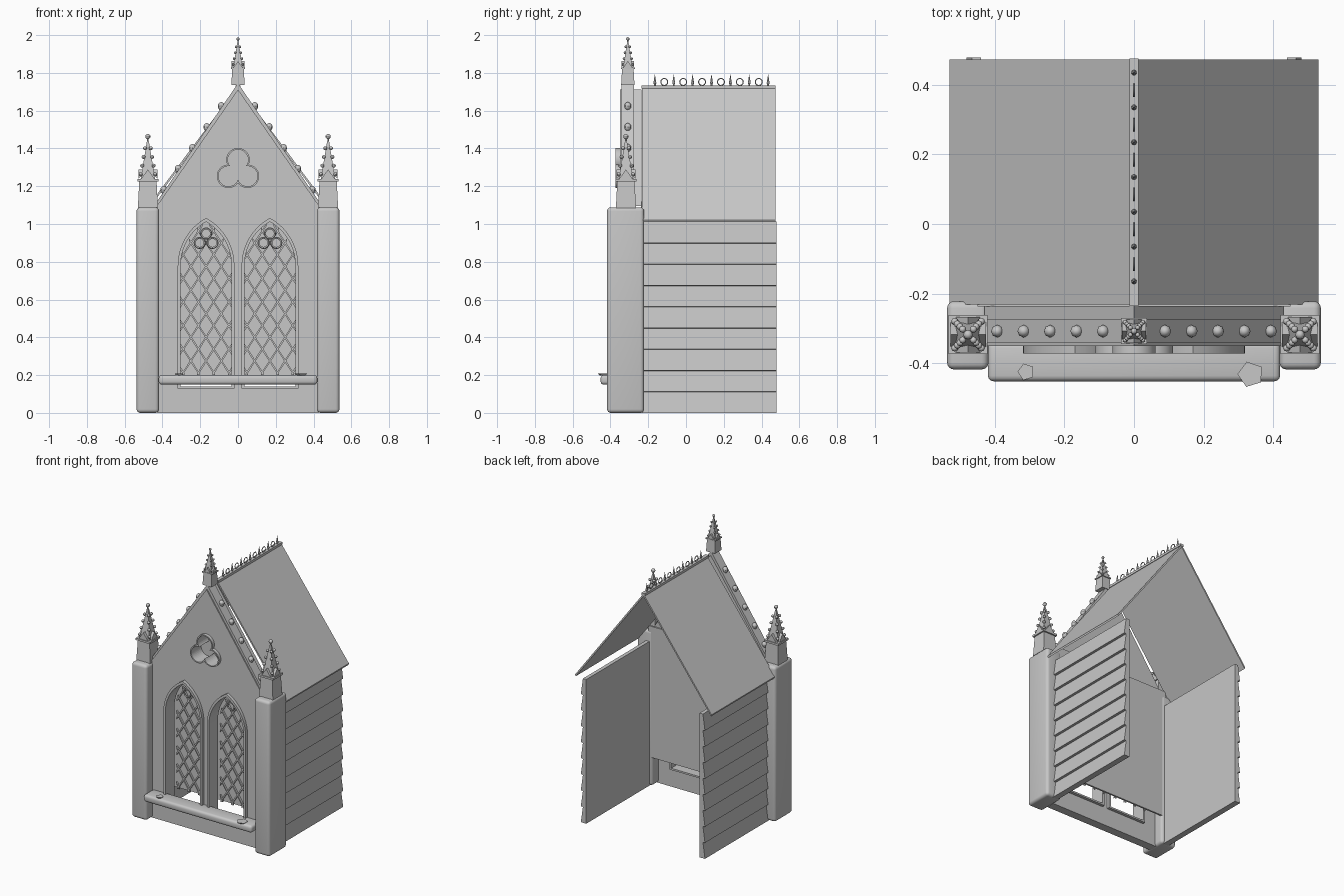
import bpy, bmesh, math
from mathutils import Vector, Matrix

if "Cube" in bpy.data.objects:
    bpy.data.objects.remove(bpy.data.objects["Cube"])

stone = bpy.data.materials.new("stone_grey")
stone.diffuse_color = (0.57, 0.57, 0.57, 1)
stone.use_nodes = True
stone.node_tree.nodes["Principled BSDF"].inputs["Base Color"].default_value = stone.diffuse_color


def finish(name, bm, smooth=False):
    bmesh.ops.recalc_face_normals(bm, faces=bm.faces[:])
    me = bpy.data.meshes.new(name)
    bm.to_mesh(me)
    bm.free()
    me.materials.append(stone)
    ob = bpy.data.objects.new(name, me)
    bpy.context.collection.objects.link(ob)
    if smooth:
        bpy.ops.object.select_all(action='DESELECT')
        ob.select_set(True)
        bpy.context.view_layer.objects.active = ob
        bpy.ops.object.shade_smooth_by_angle(angle=math.radians(40))
    return ob


def add_box(bm, x0, x1, y0, y1, z0, z1):
    m = Matrix.Translation(((x0 + x1) / 2, (y0 + y1) / 2, (z0 + z1) / 2))
    m = m @ Matrix.Diagonal((x1 - x0, y1 - y0, z1 - z0, 1))
    return bmesh.ops.create_cube(bm, size=1, matrix=m)["verts"]


def box(name, *b, bevel=0, seg=3):
    bm = bmesh.new()
    add_box(bm, *b)
    if bevel:
        bmesh.ops.bevel(bm, geom=bm.edges[:], offset=bevel, segments=seg,
                        profile=0.5, affect='EDGES')
    return finish(name, bm, bool(bevel))


def add_prism(bm, pts, y0, y1):
    # x-z outline extruded along y
    a = [bm.verts.new((x, y0, z)) for x, z in pts]
    b = [bm.verts.new((x, y1, z)) for x, z in pts]
    bm.faces.new(a)
    bm.faces.new(b[::-1])
    for i in range(len(a)):
        j = (i + 1) % len(a)
        bm.faces.new((a[i], b[i], b[j], a[j]))


def prism(name, pts, y0, y1):
    bm = bmesh.new()
    add_prism(bm, pts, y0, y1)
    return finish(name, bm)


def frame(name, outer, inner, y0, y1):
    bm = bmesh.new()
    loops = [[bm.verts.new((x, y, z)) for x, z in p]
             for p, y in ((outer, y0), (outer, y1), (inner, y1), (inner, y0))]
    n = len(outer)
    for k in range(4):
        p, q = loops[k], loops[(k + 1) % 4]
        for i in range(n):
            j = (i + 1) % n
            bm.faces.new((p[i], p[j], q[j], q[i]))
    return finish(name, bm, True)


def cut(ob, pts, y0, y1):
    c = prism("cutter", pts, y0, y1)
    c.hide_render = True
    c.hide_set(True)
    mod = ob.modifiers.new("cut", 'BOOLEAN')
    mod.object = c
    mod.solver = 'EXACT'
    bpy.context.view_layer.update()
    me = bpy.data.meshes.new_from_object(
        ob.evaluated_get(bpy.context.evaluated_depsgraph_get()))
    ob.modifiers.clear()
    ob.data = me
    bpy.data.objects.remove(c)


def arch(cx, w, z0, zs, za, n=10):
    h = za - zs
    r = (w * w + h * h) / (2 * w)
    top = math.asin(h / r)
    right = [(w - r + r * math.cos(top * i / n), zs + r * math.sin(top * i / n))
             for i in range(n + 1)]
    right[-1] = (0, za)
    pts = [(w, z0)] + right + [(-x, z) for x, z in right[-2::-1]] + [(-w, z0)]
    return [(cx + x, z) for x, z in pts]


def trefoil(r, d=0.058, cz=1.282, n=72):
    pts = []
    for i in range(n):
        t = 2 * math.pi * i / n
        best = 0
        for k in range(3):
            c = d * math.cos(t - math.pi / 2 - k * 2 * math.pi / 3)
            s = r * r - d * d + c * c
            if s >= 0:
                best = max(best, c + math.sqrt(s))
        pts.append((best * math.cos(t), cz + best * math.sin(t)))
    return pts


def add_ball(bm, p, r, stretch=1):
    m = Matrix.Translation(p) @ Matrix.Diagonal((1, 1, stretch, 1))
    bmesh.ops.create_uvsphere(bm, u_segments=8, v_segments=6, radius=r, matrix=m)


def add_cone(bm, p, r0, r1, h, seg, turn=0):
    m = Matrix.Translation(Vector(p) + Vector((0, 0, h / 2))) @ Matrix.Rotation(turn, 4, 'Z')
    bmesh.ops.create_cone(bm, cap_ends=True, segments=seg, radius1=r0, radius2=r1,
                          depth=h, matrix=m)


def add_ring(bm, c, axis, r, t, n=16, k=5):
    # torus around the x or y axis
    rows = []
    for i in range(n):
        a = 2 * math.pi * i / n
        row = []
        for j in range(k):
            b = 2 * math.pi * j / k
            q, s = r + t * math.cos(b), t * math.sin(b)
            v = (q * math.cos(a), s) if axis == 'y' else (s, q * math.cos(a))
            row.append(bm.verts.new(Vector(c) + Vector((v[0], v[1], q * math.sin(a)))))
        rows.append(row)
    for i in range(n):
        for j in range(k):
            p, q = rows[i], rows[(i + 1) % n]
            bm.faces.new((p[j], q[j], q[(j + 1) % k], p[(j + 1) % k]))


# Front wall with window openings, thicker gable above with a trefoil recess
wall = prism("front_wall", [(-.43, 0), (.43, 0), (.43, 1.1), (-.43, 1.1)], -.35, -.29)
gable = prism("gable", [(-.43, 1.095), (.43, 1.095), (0, 1.712)], -.35, -.235)
cut(gable, trefoil(.054), -.45, -.26)
frame("trefoil_frame", trefoil(.062), trefoil(.0535), -.372, -.34)
box("window_backing", -.45, .45, -.237, -.225, .2, 1.12)

for side in (-1, 1):
    cx = side * .169
    inner = arch(cx, .135, .14, .78, 1.012)
    cut(wall, inner, -.45, -.2)
    frame("window_frame", arch(cx, .15, .128, .78, 1.032), inner, -.372, -.27)
    # Diamond lattice clipped to the arch
    bm = bmesh.new()
    w, zs, h = .135, .78, .232
    R = (w * w + h * h) / (2 * w)

    def inside(x, z):
        if abs(x) > w or z < .2:
            return False
        return z < zs or (abs(x) + R - w) ** 2 + (z - zs) ** 2 < R * R

    for d in (-1, 1):
        for k in range(-12, 24):
            z0 = .15 + k * .125
            xs = [-w + 2 * w * i / 80 for i in range(81)]
            ok = [(x, z0 + d * 1.55 * x) for x in xs if inside(x, z0 + d * 1.55 * x)]
            if len(ok) > 3:
                (xa, za), (xb, zb) = ok[0], ok[-1]
                t = .008
                add_prism(bm, [(cx + xa, za - t), (cx + xb, zb - t),
                               (cx + xb, zb + t), (cx + xa, za + t)], -.25, -.236)
    finish("window_lattice", bm)
    # Three small rings at the head of the window
    bm = bmesh.new()
    for dx, z in ((0, .95), (-.034, .9), (.034, .9)):
        add_ring(bm, (cx + dx, -.27, z), 'y', .026, .006)
    finish("window_tracery", bm, True)

# Window sill with two small plates
box("window_sill", -.42, .42, -.452, -.34, .15, .2, bevel=.016)
bm = bmesh.new()
for x, y, r in ((.335, -.432, .038), (-.31, -.425, .025)):
    add_cone(bm, (x, y, .198), r * .7, r, .01, 5, .3)
finish("sill_plates", bm)


def pinnacle(name, x, y, z, half, hb, hp):
    q, s = math.pi / 4, math.sqrt(2)
    bm = bmesh.new()
    add_cone(bm, (x, y, z), half * 1.04 * s, half * .9 * s, hb, 4, q)
    add_cone(bm, (x, y, z + hb), half * 1.1 * s, half * 1.1 * s, hb * .1, 4, q)
    zt = z + hb * 1.1
    r0 = half * .75
    add_cone(bm, (x, y, zt), r0 * s, half * .1 * s, hp, 4, q)
    # small gablet on each face
    for a in range(4):
        m = Matrix.Translation((x, y, zt)) @ Matrix.Rotation(a * math.pi / 2, 4, 'Z')
        v = [bm.verts.new(m @ Vector(p)) for p in
             ((-half * .7, -half, 0), (half * .7, -half, 0), (0, -half, hp * .25), (0, 0, hp * .25))]
        for f in ((0, 1, 2), (1, 3, 2), (0, 2, 3)):
            bm.faces.new([v[i] for i in f])
    finish(name, bm)
    # crockets up the four corners, ball on top
    bm = bmesh.new()
    for i in range(4):
        t = .12 + i * .23
        r = r0 * (1 - t) + half * .1 * t + half * .08
        for sx in (-1, 1):
            for sy in (-1, 1):
                add_ball(bm, (x + sx * r, y + sy * r, zt + hp * t), half * .2)
    add_cone(bm, (x, y, zt + hp * .95), half * .1, half * .1, hp * .16, 6)
    add_ball(bm, (x, y, zt + hp * 1.12), half * .27)
    finish(name + "_crockets", bm, True)


# Corner pillars and pinnacles
for s in (-1, 1):
    x0, x1 = sorted((s * .418, s * .537))
    box("corner_pillar", x0, x1, -.418, -.222, 0, 1.088, bevel=.02, seg=4)
    pinnacle("corner_pinnacle", s * .477, -.318, 1.085, .051, .14, .2)
pinnacle("top_pinnacle", 0, -.308, 1.735, .034, .085, .135)

# Gable coping with crockets
for s in (-1, 1):
    prism("gable_coping", [(0, 1.745), (s * .425, 1.125), (s * .425, 1.09), (0, 1.70)], -.342, -.275)
    bm = bmesh.new()
    for i in range(5):
        x = .085 + i * .076
        add_ball(bm, (s * (x + .004), -.308, 1.748 - x * 1.459), .018, 1.2)
    finish("coping_crockets", bm, True)

# Side walls of overlapping boards
for s in (-1, 1):
    pts = [(s * .44, 1.012), (s * .44, 0)]
    n = 9
    for i in range(n):
        z = 1.012 * i / n
        pts += [(s * .482, z), (s * .466, z + 1.012 / n - .002)]
    pts[-1] = (s * .466, 1.012)
    prism("side_wall", pts, -.235, .478)

# Roof slopes
for s in (-1, 1):
    prism("roof_slope", [(0, 1.73), (s * .53, 1.022), (s * .526, 1.01), (0, 1.712)], -.232, .473)

# Ridge cap with cresting of spikes and rings
box("ridge_cap", -.013, .013, -.235, .475, 1.718, 1.734)
bm = bmesh.new()
for i in range(7):
    y = -.165 + i * .1
    add_cone(bm, (0, y, 1.73), .005, .005, .02, 6)
    add_ball(bm, (0, y, 1.747), .008)
    add_cone(bm, (0, y, 1.75), .007, .0005, .042, 6)
    if i < 6:
        add_ring(bm, (0, y + .05, 1.752), 'x', .018, .003)
finish("ridge_cresting", bm, True)
